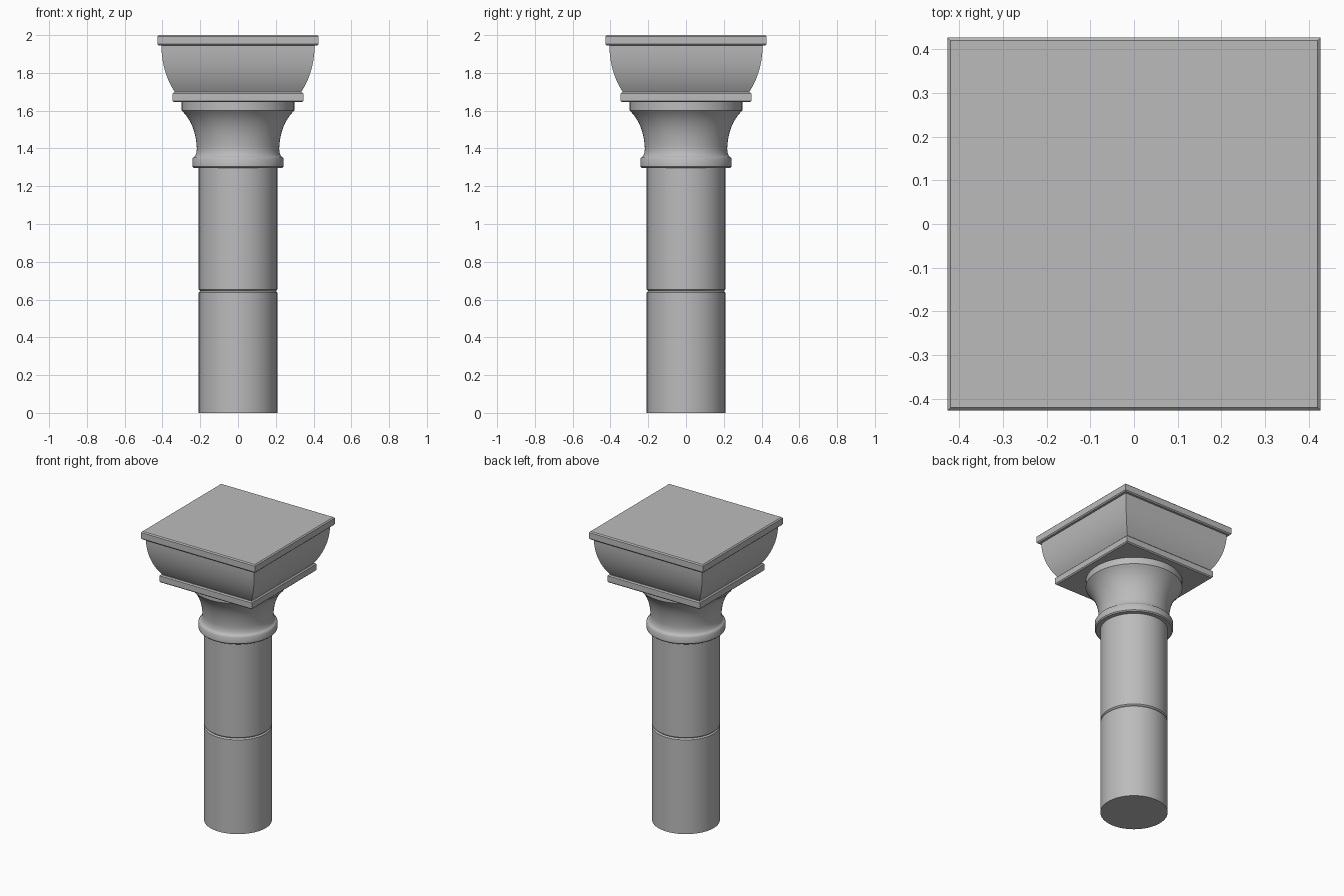
import bpy, bmesh
from math import cos, sin, pi, radians, sqrt

cube = bpy.data.objects.get("Cube")
if cube:
    bpy.data.objects.remove(cube, do_unlink=True)

stone = bpy.data.materials.new("grey stone")
stone.use_nodes = True
stone.diffuse_color = (0.5, 0.5, 0.5, 1)
stone.node_tree.nodes["Principled BSDF"].inputs["Base Color"].default_value = (0.5, 0.5, 0.5, 1)


def sweep(name, profile, sides=64):
    """Sweep (half width, z) points around z; four sides gives a square plan."""
    square = sides == 4
    scale, turn = (sqrt(2), pi / 4) if square else (1, 0)
    bm = bmesh.new()
    rings = []
    for r, z in profile:
        angles = [turn + 2 * pi * i / sides for i in range(sides)]
        rings.append([bm.verts.new((r * scale * cos(a), r * scale * sin(a), z)) for a in angles])
    for low, high in zip(rings, rings[1:]):
        for i in range(sides):
            j = (i + 1) % sides
            bm.faces.new((low[i], low[j], high[j], high[i]))
    bm.faces.new(rings[0][::-1])
    bm.faces.new(rings[-1])
    mesh = bpy.data.meshes.new(name)
    bm.to_mesh(mesh)
    bm.free()
    obj = bpy.data.objects.new(name, mesh)
    bpy.context.collection.objects.link(obj)
    mesh.materials.append(stone)
    bpy.ops.object.select_all(action="DESELECT")
    obj.select_set(True)
    bpy.context.view_layer.objects.active = obj
    bpy.ops.object.shade_smooth_by_angle(angle=radians(35))
    return obj


def slab(name, half, bottom, top, bevel=0.007):
    """Square plate with chamfered edges."""
    sweep(name, [(half - bevel, bottom), (half, bottom + bevel),
                 (half, top - bevel), (half - bevel, top)], 4)


def curve(a, b, c, steps=10):
    """Points along a quadratic curve from a to c, pulled towards b."""
    ts = [i / steps for i in range(steps + 1)]
    return [tuple((1 - t) ** 2 * p + 2 * t * (1 - t) * q + t * t * s
                  for p, q, s in zip(a, b, c)) for t in ts]


# Shaft drums, meeting in a chamfered joint
R, EDGE, JOINT, NECK = 0.208, 0.008, 0.645, 1.31
sweep("lower_shaft", [(R, 0), (R, JOINT - EDGE), (R - EDGE, JOINT)])
sweep("upper_shaft", [(R - EDGE, JOINT), (R, JOINT + EDGE), (R, NECK)])

# Neck ring and flaring bell in one turned piece
ring = [(0.235, 1.297), (0.242, 1.304), (0.242, 1.345), (0.236, 1.354)]
fillet = curve((0.23, 1.357), (0.219, 1.37), (0.218, 1.40), 5)
flare = curve((0.218, 1.40), (0.224, 1.53), (0.298, 1.60), 12)
sweep("bell", ring + fillet + flare[1:] + [(0.298, 1.65)])

# Square capital: lower plate, curved block and top plate
slab("lower_plate", 0.346, 1.645, 1.698)
block = curve((0.332, 1.695), (0.404, 1.80), (0.406, 1.95))
sweep("capital_block", block, 4)
slab("top_plate", 0.427, 1.945, 2.0)
